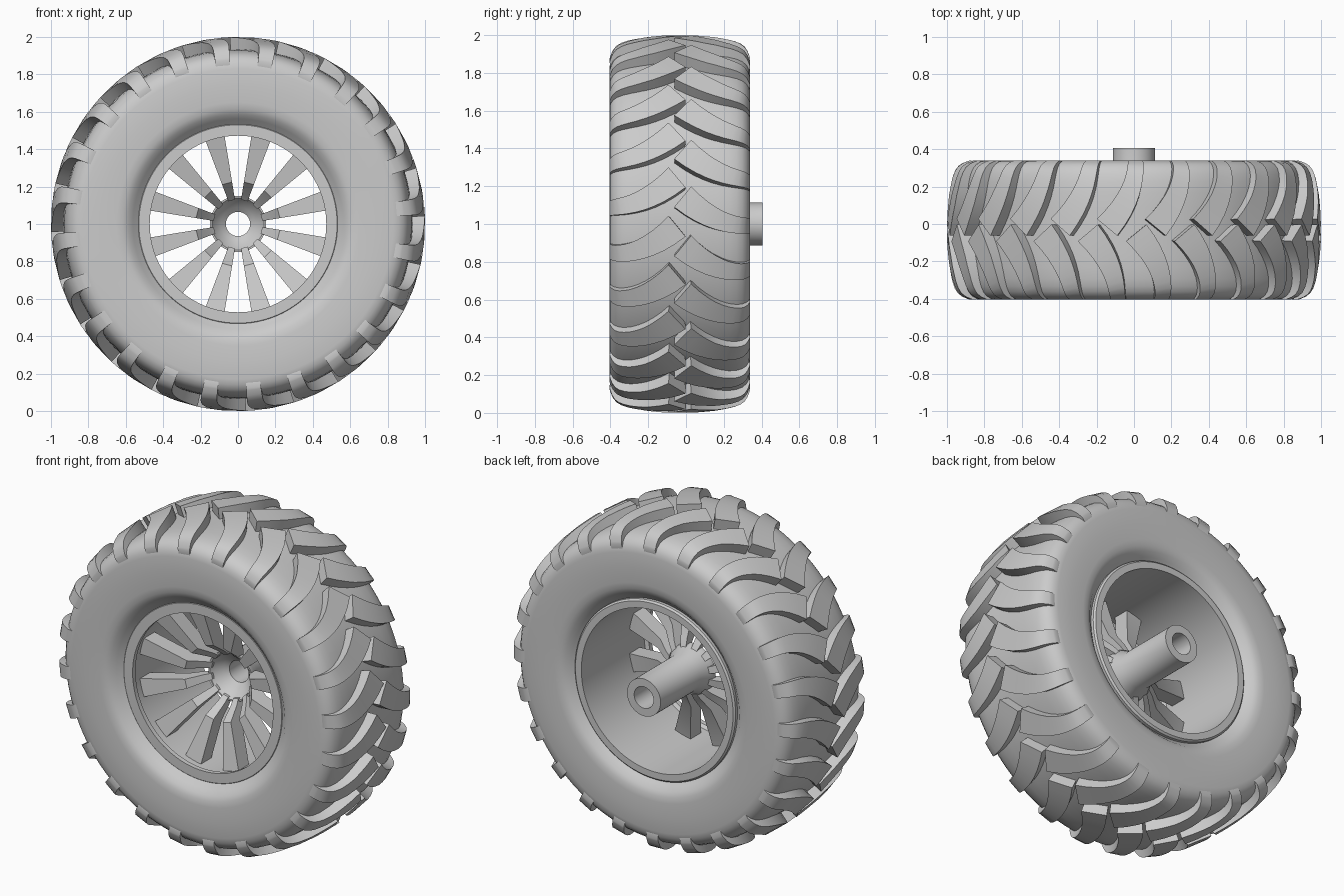
import bpy, bmesh, math
from math import sin, cos, pi

cube = bpy.data.objects.get("Cube")
if cube:
    bpy.data.objects.remove(cube, do_unlink=True)

MID = -0.0325      # middle of the tyre width along y
HALF = 0.372       # half width of the tyre

grey = bpy.data.materials.new("plain_grey")
grey.use_nodes = True
grey.diffuse_color = (0.6, 0.6, 0.6, 1)
grey.node_tree.nodes["Principled BSDF"].inputs["Base Color"].default_value = (0.6, 0.6, 0.6, 1)


def polar(r, y, a):
    return (r * cos(a), y, 1 + r * sin(a))


def finish(name, bm):
    bmesh.ops.recalc_face_normals(bm, faces=bm.faces)
    mesh = bpy.data.meshes.new(name)
    bm.to_mesh(mesh)
    bm.free()
    ob = bpy.data.objects.new(name, mesh)
    bpy.context.collection.objects.link(ob)
    mesh.materials.append(grey)
    bpy.ops.object.select_all(action='DESELECT')
    ob.select_set(True)
    bpy.context.view_layer.objects.active = ob
    bpy.ops.object.shade_smooth_by_angle(angle=math.radians(32))
    return ob


def lathe(name, profile, steps=96):
    """Spin a closed (y, radius) profile around the wheel axis."""
    bm = bmesh.new()
    rings = [[bm.verts.new(polar(r, y, 2 * pi * k / steps)) for y, r in profile]
             for k in range(steps)]
    n = len(profile)
    for k in range(steps):
        a, b = rings[k], rings[(k + 1) % steps]
        for i in range(n):
            j = (i + 1) % n
            bm.faces.new((a[i], a[j], b[j], b[i]))
    return finish(name, bm)


def interp(table, s):
    for (s0, r0), (s1, r1) in zip(table, table[1:]):
        if s <= s1:
            return r0 + (r1 - r0) * (s - s0) / (s1 - s0)
    return table[-1][1]


# Tyre carcass: half profile mirrored about the middle
half = [(0, .934), (.12, .934), (.2, .932), (.26, .927), (.3, .918), (.33, .905),
        (.352, .886), (.366, .86), (HALF, .83), (HALF, .74), (HALF, .65), (.367, .615),
        (.354, .586), (.33, .562), (.3, .53)]
lathe("tyre_body", [(MID - s, r) for s, r in reversed(half)]
      + [(MID + s, r) for s, r in half[1:]])

# Tread lugs: two mirrored rows of curved chevron blocks, half a pitch apart
LUGS = 24
crown = [(-.05, 1), (.06, 1), (.2, .988), (.28, .972), (.32, .957),
         (.345, .938), (.362, .91), (HALF, .878)]


def add_lug(bm, side, phase):
    rows = []
    stations = [sin(i / 11 * pi / 2) for i in range(12)]
    for i, u in enumerate(stations + [1]):
        trail = (-.03 + (HALF + .03) * u, -.145 * (1 - (1 - u) ** 2.2))
        lead = (.06 + (HALF - .06) * u, .11 - .165 * (1 - (1 - u) ** 2))
        row = []
        for s, a in (trail, lead):
            r = interp(crown, s)
            if i == len(stations):      # tuck the end into the sidewall
                s, r = HALF - .006, .838
            for depth, shrink in ((0, 1), (.1, .9)):
                row.append(bm.verts.new(polar(r - depth, MID + side * s * shrink, a + phase)))
        rows.append((row[0], row[2], row[3], row[1]))
    for a, b in zip(rows, rows[1:]):
        for i in range(4):
            j = (i + 1) % 4
            bm.faces.new((a[i], a[j], b[j], b[i]))
    bm.faces.new(rows[0])
    bm.faces.new(rows[-1])


for name, side, phase in (("front_tread_lugs", -1, .195), ("back_tread_lugs", 1, .09)):
    bm = bmesh.new()
    for k in range(LUGS):
        add_lug(bm, side, phase + 2 * pi * k / LUGS)
    finish(name, bm)

# Rim barrel with a chamfered lip at both ends
lathe("rim", [(-.328, .54), (-.338, .53), (-.338, .472), (-.31, .472), (-.295, .49),
              (.305, .49), (.305, .53), (.295, .54)])

# Hub bowl and hollow axle
lathe("hub_and_axle", [(-.07, .15), (-.04, .148), (.025, .113), (.405, .113), (.405, .065),
                       (.01, .065), (-.01, .09), (-.04, .122), (-.07, .14)], 48)

# Spokes: side profile (radius, y) given a width that grows outwards
SPOKES = 12
front_edge = [(.13, -.07), (.16, -.1), (.225, -.19), (.49, -.25)]
back_edge = [(.13, -.02), (.18, -.045), (.26, -.1), (.49, -.15)]
bm = bmesh.new()
for k in range(SPOKES):
    ang = 2 * pi * (k + .5) / SPOKES
    loops = []
    for f, b in zip(front_edge, back_edge):
        loop = []
        for (r, y), sign in ((f, -1), (f, 1), (b, 1), (b, -1)):
            w = sign * (.018 + .1 * (r - .13))
            loop.append(bm.verts.new((r * cos(ang) - w * sin(ang), y,
                                      1 + r * sin(ang) + w * cos(ang))))
        loops.append(loop)
    for a, b in zip(loops, loops[1:]):
        for i in range(4):
            j = (i + 1) % 4
            bm.faces.new((a[i], a[j], b[j], b[i]))
    bm.faces.new(loops[0])
    bm.faces.new(loops[-1])
finish("spokes", bm)
